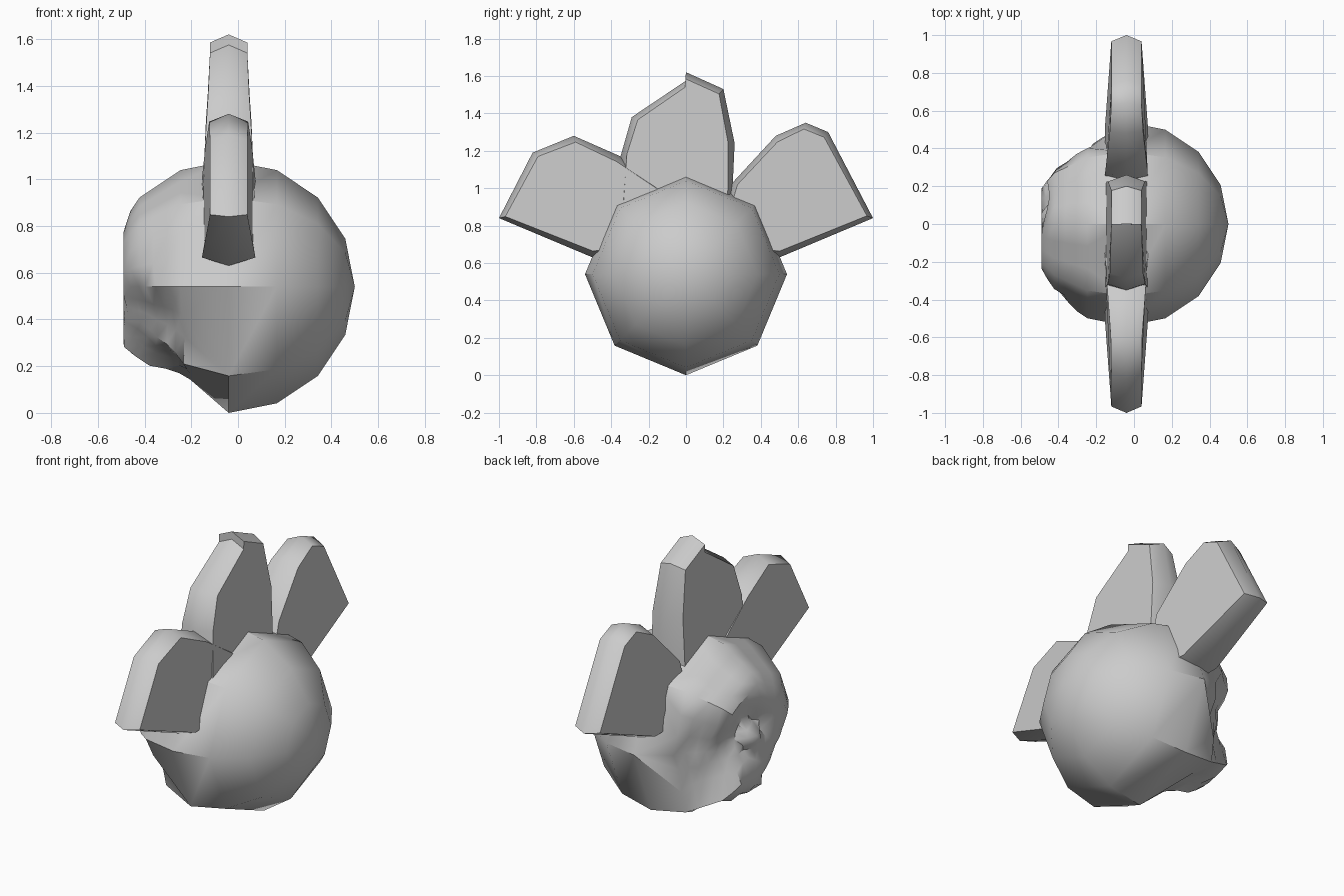
import bpy, bmesh, math
from mathutils import Vector, Matrix

if "Cube" in bpy.data.objects:
    bpy.data.objects.remove(bpy.data.objects["Cube"])

CX, CZ, R = -0.04, 0.54, 0.54
C = Vector((CX, 0, CZ))


def finish(bm, name, angle):
    bmesh.ops.recalc_face_normals(bm, faces=bm.faces[:])
    me = bpy.data.meshes.new(name)
    bm.to_mesh(me)
    bm.free()
    ob = bpy.data.objects.new(name, me)
    bpy.context.collection.objects.link(ob)
    bpy.ops.object.select_all(action='DESELECT')
    ob.select_set(True)
    bpy.context.view_layer.objects.active = ob
    bpy.ops.object.shade_smooth_by_angle(angle=math.radians(angle))
    return ob


# Ball: eight-sided sphere lying along x, crumpled on its -x side
bm = bmesh.new()
bmesh.ops.create_uvsphere(bm, u_segments=8, v_segments=8, radius=R,
                          matrix=Matrix.Translation(C) @ Matrix.Rotation(math.pi / 2, 4, 'Y'))
edges = [e for e in bm.edges if all(v.co.x < CX - 0.01 for v in e.verts)]
bmesh.ops.subdivide_edges(bm, edges=edges, cuts=2, use_grid_fill=True)
bmesh.ops.triangulate(bm, faces=[f for f in bm.faces if len(f.verts) > 4])
# dent centre, radius, depth (negative depth makes a lump)
dents = [
    ((-0.54, 0.08, 0.60), 0.24, 0.17),
    ((-0.54, 0.06, 0.58), 0.11, -0.10),
    ((-0.38, 0.40, 0.50), 0.26, 0.14),
    ((-0.36, 0.42, 0.46), 0.10, -0.06),
    ((-0.44, -0.27, 0.32), 0.30, 0.11),
    ((-0.24, 0.00, 0.05), 0.32, 0.11),
]
for v in bm.verts:
    if v.co.x > CX - 0.02:
        continue
    p = v.co.copy()
    inward = (C - p).normalized()
    for c, r, depth in dents:
        d = (p - Vector(c)).length / r
        if d < 1:
            v.co += inward * depth * (1 - d * d)
    v.co.x = max(v.co.x, -0.49)
finish(bm, "ball", 40)


# Fins: thick rounded plates that get thinner away from the ball
def fin(name, outline):
    mid = Vector((sum(p[0] for p in outline), sum(p[1] for p in outline))) / len(outline)
    bm = bmesh.new()
    rings = []
    for side in (-1, 0, 1):
        ring = []
        for y, z in outline:
            q = Vector((y, z))
            dist = math.hypot(y, z - CZ)
            half = 0.115 - 0.035 * min(1, max(0, (dist - 0.5) / 0.5))
            if side:
                q -= (q - mid).normalized() * 0.035
            ring.append(bm.verts.new((CX + side * half, q.x, q.y)))
        rings.append(ring)
    n = len(outline)
    for a, b in zip(rings, rings[1:]):
        for i in range(n):
            bm.faces.new((a[i], a[(i + 1) % n], b[(i + 1) % n], b[i]))
    bm.faces.new(rings[0])
    bm.faces.new(rings[2])
    finish(bm, name, 50)


fin("front_fin", [(-0.5, 0.63), (-1, 0.84), (-0.82, 1.19), (-0.6, 1.28),
                  (-0.35, 1.17), (-0.12, 1.0), (-0.15, 0.65)])
fin("top_fin", [(-0.36, 0.8), (-0.35, 1.17), (-0.29, 1.38), (0, 1.575), (0, 1.62),
                (0.2, 1.53), (0.26, 1.24), (0.24, 0.8)])
fin("back_fin", [(0.5, 0.63), (1, 0.84), (0.76, 1.30), (0.64, 1.35),
                 (0.48, 1.28), (0.24, 1.02), (0.15, 0.65)])
